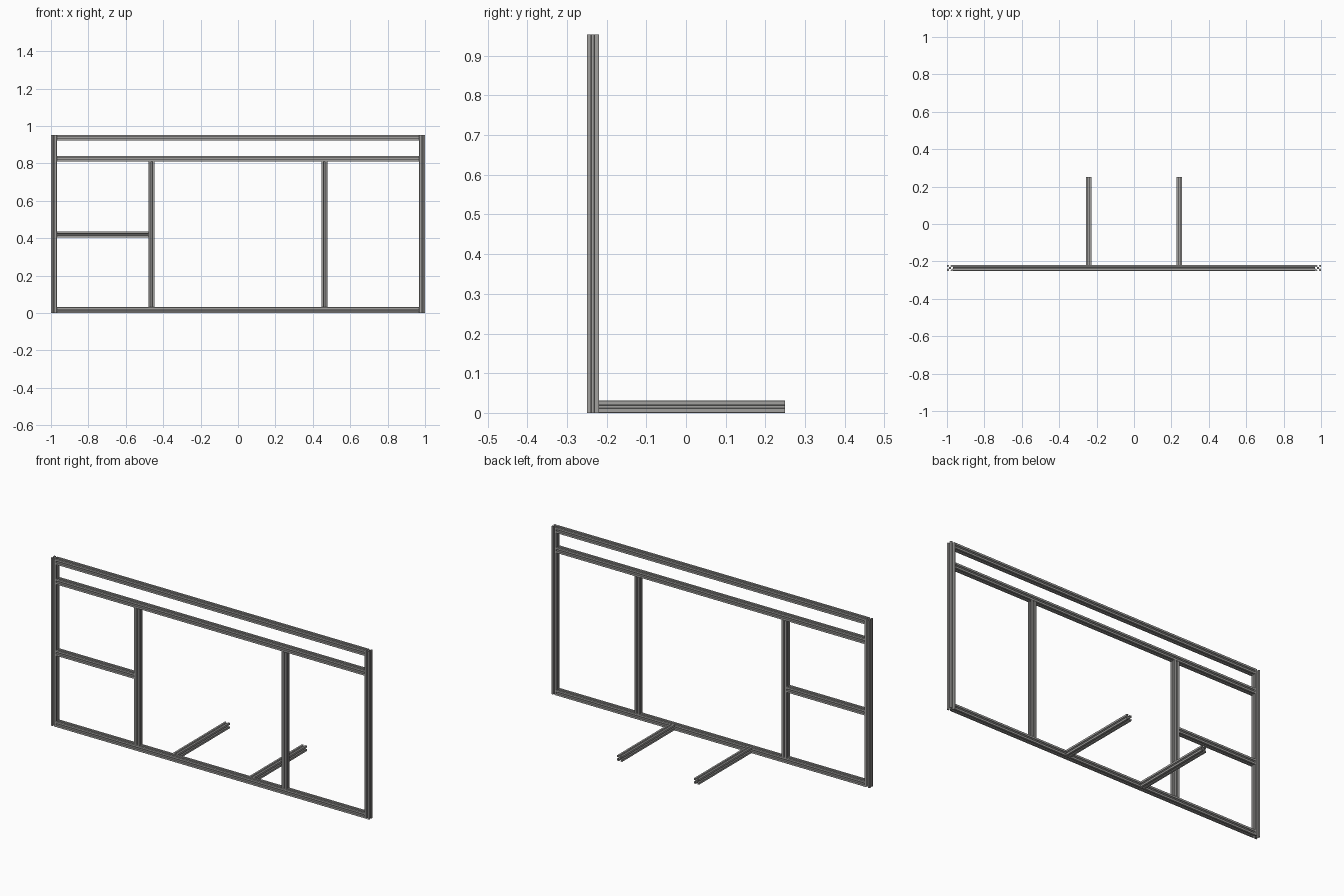
import bpy
import bmesh
from mathutils import Vector

cube = bpy.data.objects.get("Cube")
if cube:
    bpy.data.objects.remove(cube, do_unlink=True)

W = 0.031            # width of the square extrusion
H = W / 2
TOP = 0.953
FRONT_Y = -0.25 + H

aluminium = bpy.data.materials.new("grey aluminium")
aluminium.use_nodes = True
colour = (0.36, 0.355, 0.345, 1)
aluminium.diffuse_color = colour
aluminium.node_tree.nodes["Principled BSDF"].inputs["Base Color"].default_value = colour


def slot_profile():
    """Slotted square section: one corner outline, turned four times."""
    half = [(0.36, 0.2), (0.7, 0.54), (0.86, 0.54), (0.86, 0.28), (1, 0.28), (1, 0.96)]
    corner = half + [(y, x) for x, y in reversed(half)]
    points = []
    for turn in range(4):
        points += corner
        corner = [(-y, x) for x, y in corner]
    return [(x * H, y * H) for x, y in points]


def bar(name, start, end):
    """Extrude the section from start to end along one axis."""
    start, end = Vector(start), Vector(end)
    direction = (end - start).normalized()
    side = Vector((0, 1, 0)) if abs(direction.y) < 0.5 else Vector((0, 0, 1))
    across = side.cross(direction)
    bm = bmesh.new()
    face = bm.faces.new([bm.verts.new(start + across * u + side * v)
                         for u, v in slot_profile()])
    result = bmesh.ops.extrude_face_region(bm, geom=[face], use_keep_orig=True)
    moved = [g for g in result["geom"] if isinstance(g, bmesh.types.BMVert)]
    bmesh.ops.translate(bm, verts=moved, vec=end - start)
    bmesh.ops.recalc_face_normals(bm, faces=bm.faces)
    mesh = bpy.data.meshes.new(name)
    bm.to_mesh(mesh)
    bm.free()
    mesh.materials.append(aluminium)
    obj = bpy.data.objects.new(name, mesh)
    bpy.context.collection.objects.link(obj)
    return obj


def rail(name, x0, x1, z):
    bar(name, (x0, FRONT_Y, z), (x1, FRONT_Y, z))


def post(name, x, z0, z1):
    bar(name, (x, FRONT_Y, z0), (x, FRONT_Y, z1))


# Outer posts, inner uprights and feet
UPRIGHT_X = 0.462
RAIL_Z = 0.825
for label, s in (("left", 1), ("right", -1)):
    post(label + "_outer_post", s * (1 - H), 0, TOP)
    post(label + "_upright", s * UPRIGHT_X, W, RAIL_Z - H)
    bar(label + "_foot", (s * 0.242, FRONT_Y + H, H), (s * 0.242, 0.25, H))

# Long rails between the outer posts
for label, z in (("bottom_rail", H), ("middle_rail", RAIL_Z), ("top_rail", TOP - H)):
    rail(label, -1 + W, 1 - W, z)

# Short rail on the right side
rail("short_rail", -1 + W, -UPRIGHT_X - H, 0.42)
